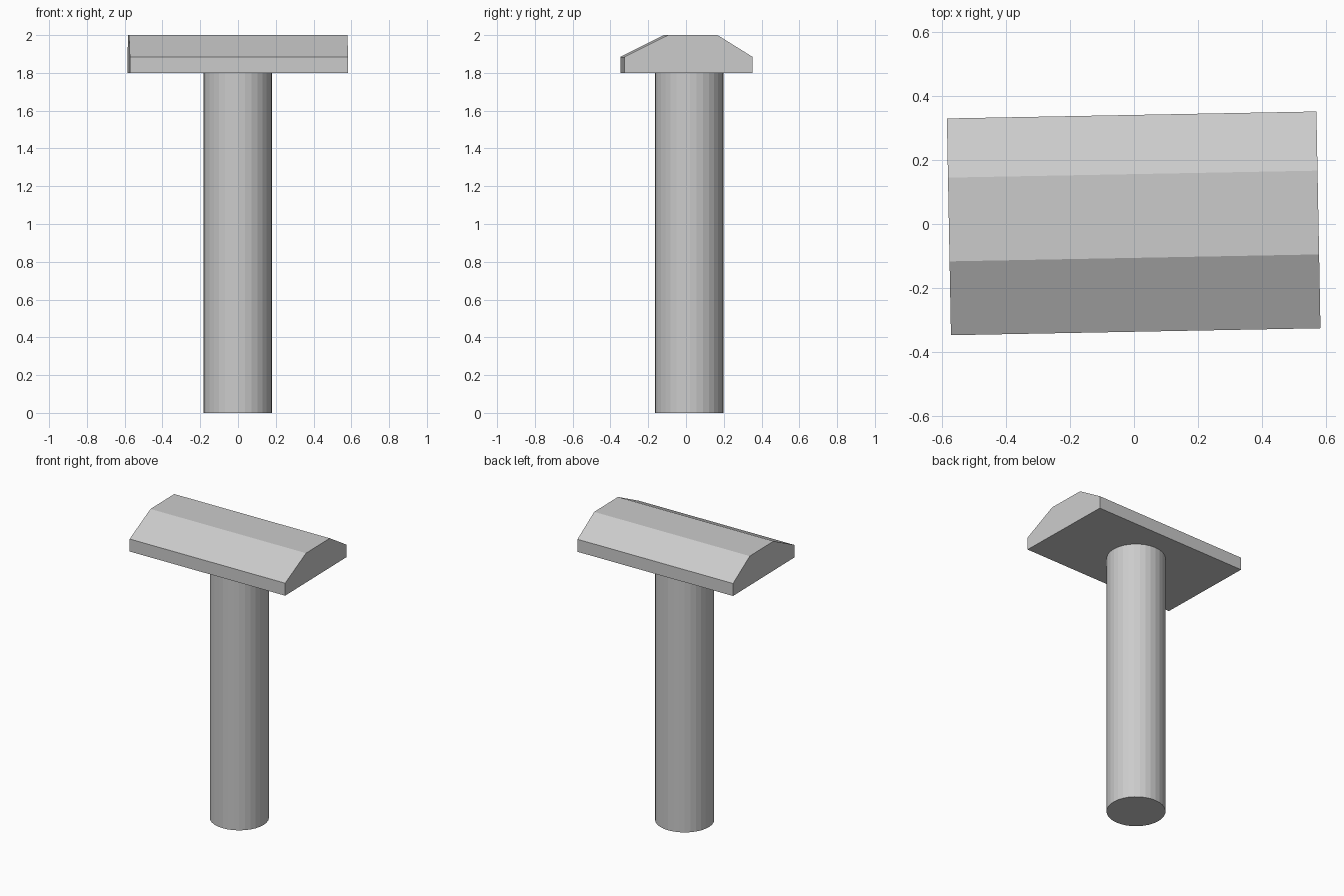
import bpy
import bmesh
import math

cube = bpy.data.objects.get("Cube")
if cube:
    bpy.data.objects.remove(cube, do_unlink=True)

# Plain grey
grey = bpy.data.materials.new("light_grey")
grey.use_nodes = True
colour = (0.6, 0.6, 0.6, 1)
grey.diffuse_color = colour
grey.node_tree.nodes["Principled BSDF"].inputs["Base Color"].default_value = colour


def add_object(name, bm, location, turn=0):
    bmesh.ops.recalc_face_normals(bm, faces=bm.faces)
    mesh = bpy.data.meshes.new(name)
    bm.to_mesh(mesh)
    bm.free()
    mesh.materials.append(grey)
    obj = bpy.data.objects.new(name, mesh)
    obj.location = location
    obj.rotation_euler.z = turn
    bpy.context.collection.objects.link(obj)
    return obj


TURN = math.radians(1.08)
HEAD_BASE = 1.80

# Handle: faceted round post
RADIUS = 0.182
bm = bmesh.new()
bmesh.ops.create_cone(bm, cap_ends=True, segments=32, radius1=RADIUS,
                      radius2=RADIUS, depth=HEAD_BASE)
add_object("handle", bm, (-0.002, 0.017, HEAD_BASE / 2), TURN)

# Head: chamfered profile (y, z) extruded along its length
LENGTH = 1.156
profile = [(-0.339, 0), (0.339, 0), (0.339, 0.085),
           (0.154, 0.2), (-0.108, 0.2), (-0.339, 0.085)]
bm = bmesh.new()
end = bm.faces.new([bm.verts.new((-LENGTH / 2, y, z)) for y, z in profile])
side = bmesh.ops.extrude_face_region(bm, geom=[end])
moved = [v for v in side["geom"] if isinstance(v, bmesh.types.BMVert)]
bmesh.ops.translate(bm, verts=moved, vec=(LENGTH, 0, 0))
add_object("head", bm, (-0.001, 0.002, HEAD_BASE), TURN)
